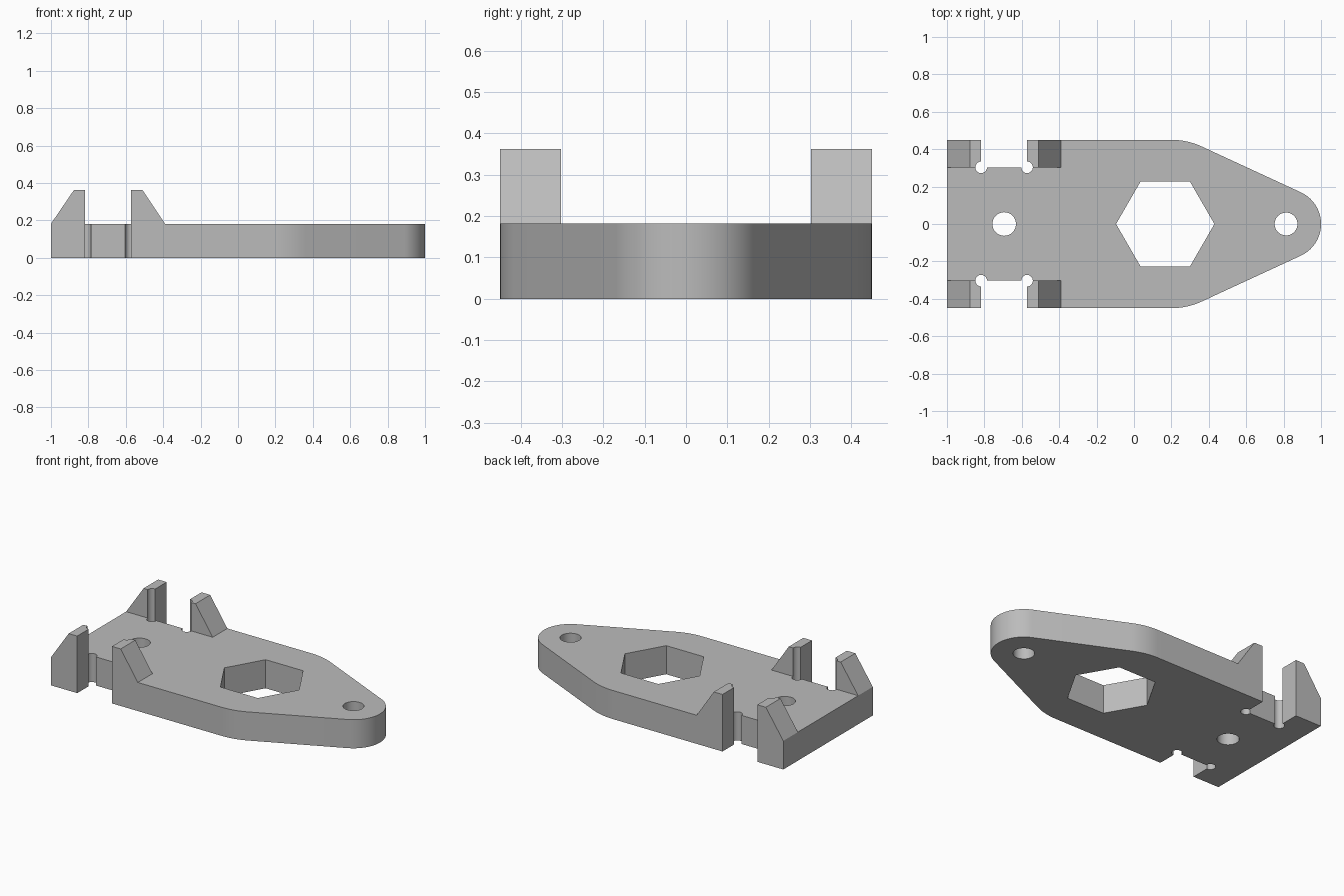
import bpy
import bmesh
from math import sin, cos, tan, pi, atan2, asin, hypot, radians
from mathutils import Matrix, Vector

cube = bpy.data.objects.get("Cube")
if cube:
    bpy.data.objects.remove(cube, do_unlink=True)

# Main dimensions
THICK, TOP = 0.182, 0.363
HALF_W = 0.45
SLOT_Y = 0.303
SLOT_L, SLOT_R = -0.817, -0.572
TIP_X, TIP_R = 0.813, 0.187
HEX_X, HEX_R = 0.167, 0.263
BEND_R, SLOPE = 0.385, radians(24.8)

grey = bpy.data.materials.new("plain grey")
grey.use_nodes = True
grey.diffuse_color = (0.5, 0.5, 0.5, 1)
grey.node_tree.nodes["Principled BSDF"].inputs["Base Color"].default_value = (0.5, 0.5, 0.5, 1)


def prism(name, base, offset):
    """Extrude a closed loop of 3D points along an offset."""
    bm = bmesh.new()
    face = bm.faces.new([bm.verts.new(p) for p in base])
    ext = bmesh.ops.extrude_face_region(bm, geom=[face])
    moved = [v for v in ext["geom"] if isinstance(v, bmesh.types.BMVert)]
    bmesh.ops.translate(bm, verts=moved, vec=offset)
    bmesh.ops.recalc_face_normals(bm, faces=bm.faces)
    mesh = bpy.data.meshes.new(name)
    bm.to_mesh(mesh)
    bm.free()
    obj = bpy.data.objects.new(name, mesh)
    mesh.materials.append(grey)
    bpy.context.collection.objects.link(obj)
    return obj


def arc(cx, cy, r, start, end, steps):
    return [(cx + r * cos(start + (end - start) * i / steps),
             cy + r * sin(start + (end - start) * i / steps)) for i in range(steps + 1)]


def column(name, cx, cy, r, sides):
    """Upright cutter through the whole height."""
    pts = arc(cx, cy, r, 0, 2 * pi, sides)[:-1]
    return prism(name, [(x, y, -0.1) for x, y in pts], (0, 0, TOP + 0.2))


# Plate outline: square rear, rounded shoulders, tapered to a round tip
tangent_x = TIP_X + TIP_R * sin(SLOPE)
tangent_y = TIP_R * cos(SLOPE)
corner_x = tangent_x - (HALF_W - tangent_y) / tan(SLOPE)
bend_x = corner_x - BEND_R * tan(SLOPE / 2)
upper = [(-1, HALF_W)]
upper += arc(bend_x, HALF_W - BEND_R, BEND_R, pi / 2, pi / 2 - SLOPE, 10)
upper += arc(TIP_X, 0, TIP_R, pi / 2 - SLOPE, 0, 20)
outline = upper + [(x, -y) for x, y in reversed(upper[:-1])]
plate = prism("bracket_plate", [(x, y, 0) for x, y in outline], (0, 0, THICK))

# Sloped clips, one pair on each side
rear = [(-1, THICK), (-0.877, TOP), (SLOT_L, TOP), (SLOT_L, THICK)]
front = [(SLOT_R, THICK), (SLOT_R, TOP), (-0.511, TOP), (-0.39, THICK)]
clips, cutters = [], []
for side, s in (("left", 1), ("right", -1)):
    for label, profile in (("rear", rear), ("front", front)):
        base = [(x, s * SLOT_Y, z) for x, z in profile]
        clips.append(prism(f"{side}_{label}_clip", base, (0, s * (HALF_W - SLOT_Y), 0)))
    # Slot with relief holes in its inner corners
    base = [(SLOT_L, s * SLOT_Y, -0.1), (SLOT_R, s * SLOT_Y, -0.1),
            (SLOT_R, s * SLOT_Y, 0.5), (SLOT_L, s * SLOT_Y, 0.5)]
    cutters.append(prism("slot_cutter", base, (0, s * 0.3, 0)))
    for x in (SLOT_L, SLOT_R):
        cutters.append(column("relief_cutter", x, s * SLOT_Y, 0.031, 32))

# Hexagonal opening and the two round holes
cutters.append(column("hexagon_cutter", HEX_X, 0, HEX_R, 6))
cutters.append(column("tip_hole_cutter", TIP_X, 0, 0.061, 48))
cutters.append(column("rear_hole_cutter", -0.694, 0, 0.063, 48))

# Join the clips, then cut the openings
for tools, operation in ((clips, "UNION"), (cutters, "DIFFERENCE")):
    for tool in tools:
        tool.hide_render = True
        mod = plate.modifiers.new(tool.name, "BOOLEAN")
        mod.operation = operation
        mod.solver = "EXACT"
        mod.object = tool

bpy.context.view_layer.update()
result = bpy.data.meshes.new_from_object(plate.evaluated_get(bpy.context.evaluated_depsgraph_get()))
plate.modifiers.clear()
plate.data = result
for tool in clips + cutters:
    bpy.data.objects.remove(tool, do_unlink=True)

# Smooth the round walls, keep the edges sharp
bpy.ops.object.select_all(action="DESELECT")
plate.select_set(True)
bpy.context.view_layer.objects.active = plate
bpy.ops.object.shade_smooth_by_angle(angle=radians(25))
